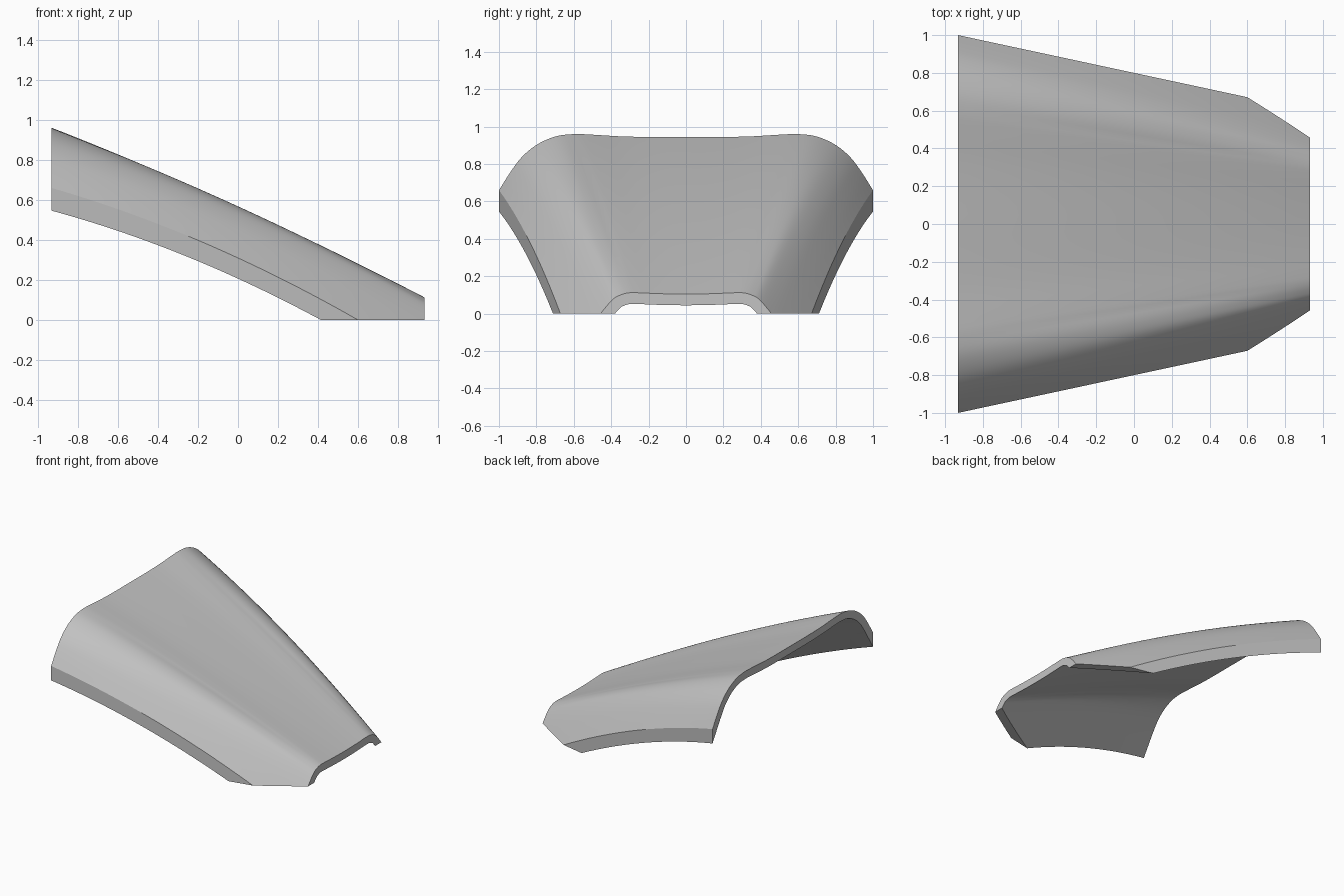
import bpy, bmesh, math
from mathutils import Vector

cube = bpy.data.objects.get("Cube")
if cube:
    bpy.data.objects.remove(cube, do_unlink=True)

HALF_LENGTH = 0.932
THICKNESS = 0.06
ROWS = 28
STEPS = 4

# Half cross-sections (y, z) of the outer skin, centre to edge
WIDE_END = [(0, .945), (.2, .945), (.35, .948), (.5, .957), (.6, .96),
            (.7, .947), (.8, .902), (.88, .835), (.94, .755), (1, .66)]
NARROW_END = [(0, .105), (.1, .106), (.19, .109), (.26, .112), (.31, .111),
              (.355, .098), (.395, .073), (.457, 0), (.53, -.1), (.6, -.2)]


def smooth_profile(points):
    """Mirror a half profile and resample it as a Catmull-Rom curve."""
    pts = [Vector((-y, z)) for y, z in reversed(points[1:])] + [Vector(p) for p in points]
    pts = [2 * pts[0] - pts[1]] + pts + [2 * pts[-1] - pts[-2]]
    out = []
    for a, b, c, d in zip(pts, pts[1:], pts[2:], pts[3:]):
        for k in range(STEPS):
            t = k / STEPS
            out.append(0.5 * (2 * b + (c - a) * t + (2 * a - 5 * b + 4 * c - d) * t * t
                              + (3 * b - a - 3 * c + d) * t ** 3))
    return out + [pts[-2]]


def inner_profile(outer):
    """Offset the skin inward; the two edges are trimmed vertically."""
    inner, last = [], len(outer) - 1
    for i, p in enumerate(outer):
        tangent = (outer[min(i + 1, last)] - outer[max(i - 1, 0)]).normalized()
        normal = Vector((-tangent.y, tangent.x))
        if i in (0, last):
            inner.append(p - Vector((0, THICKNESS / normal.y)))
        else:
            inner.append(p - normal * THICKNESS)
    return inner


wide, narrow = smooth_profile(WIDE_END), smooth_profile(NARROW_END)
count = len(wide)
bm = bmesh.new()

# Loft the closed shell along its length, with a slight crown
rows = []
for r in range(ROWS + 1):
    t = r / ROWS
    x = HALF_LENGTH * (2 * t - 1)
    outer = []
    for a, b in zip(wide, narrow):
        p = a.lerp(b, t)
        side = max(0, (abs(a.x) - 0.6) / 0.4)
        p.y += 4 * t * (1 - t) * (0.03 + 0.05 * side)
        outer.append(p)
    loop = outer + inner_profile(outer)[::-1]
    rows.append([bm.verts.new((x, p.x, p.y)) for p in loop])

size = 2 * count
for first, second in zip(rows, rows[1:]):
    for i in range(size):
        j = (i + 1) % size
        bm.faces.new((first[i], first[j], second[j], second[i]))
for row in (rows[0], rows[-1]):
    for i in range(count - 1):
        bm.faces.new((row[i], row[i + 1], row[size - 2 - i], row[size - 1 - i]))

# Trim flat at the ground and close the cut
cut = bmesh.ops.bisect_plane(bm, geom=bm.verts[:] + bm.edges[:] + bm.faces[:],
                             plane_co=(0, 0, 0), plane_no=(0, 0, 1), clear_inner=True)
edges = [e for e in bm.edges if e.is_boundary]
bmesh.ops.holes_fill(bm, edges=edges, sides=0)
bmesh.ops.recalc_face_normals(bm, faces=bm.faces[:])

mesh = bpy.data.meshes.new("curved_shell")
bm.to_mesh(mesh)
bm.free()
shell = bpy.data.objects.new("curved_shell", mesh)
bpy.context.collection.objects.link(shell)

# Plain grey finish
grey = bpy.data.materials.new("plain_grey")
grey.use_nodes = True
colour = (0.55, 0.55, 0.55, 1)
grey.diffuse_color = colour
grey.node_tree.nodes["Principled BSDF"].inputs["Base Color"].default_value = colour
mesh.materials.append(grey)

bpy.context.view_layer.objects.active = shell
shell.select_set(True)
bpy.ops.object.shade_smooth_by_angle(angle=math.radians(30))
